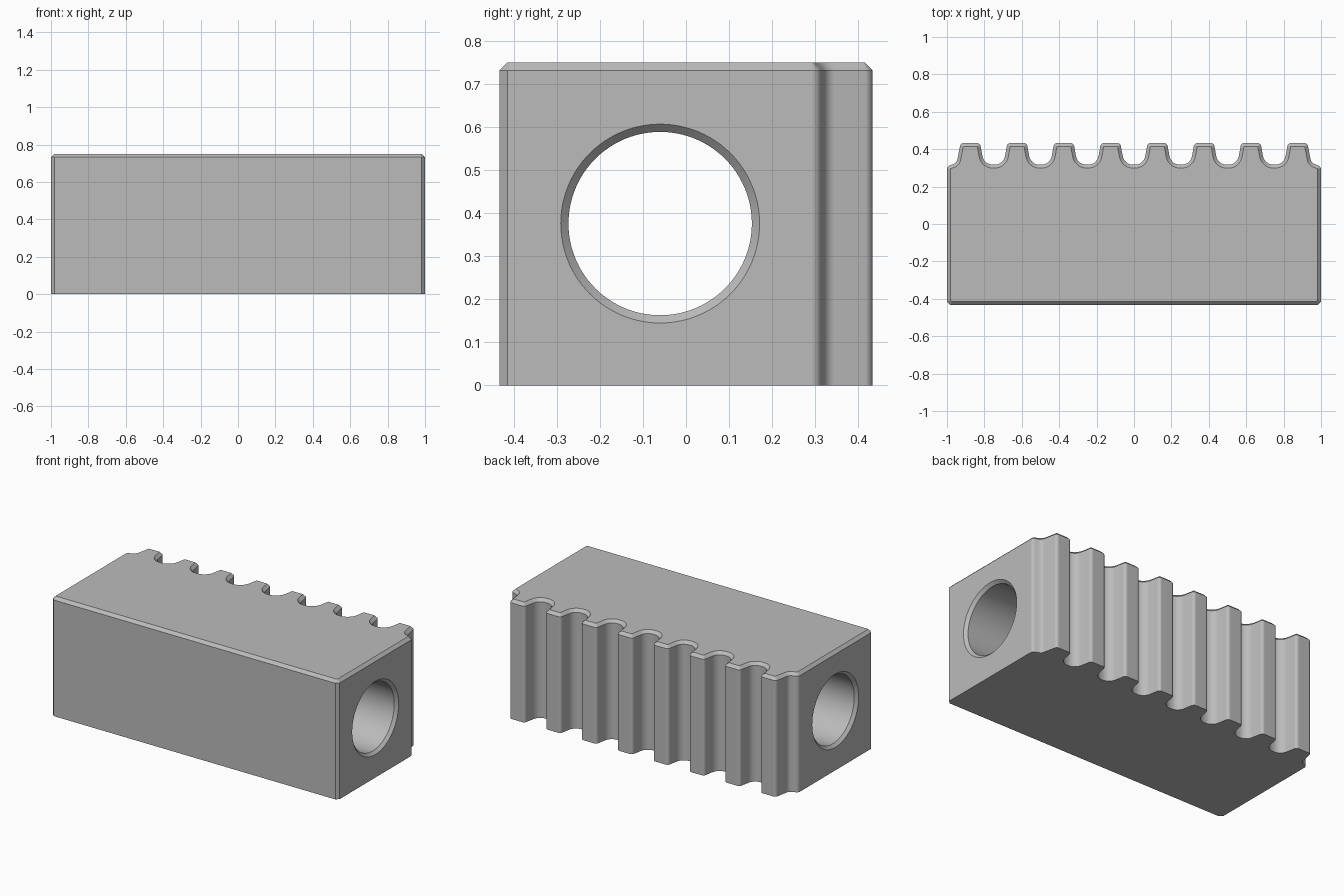
import bpy, bmesh, math
from mathutils import Vector

if "Cube" in bpy.data.objects:
    bpy.data.objects.remove(bpy.data.objects["Cube"])

HEIGHT, CHAMFER, TIP, FLOOR, PITCH = 0.75, 0.018, 0.433, 0.317, 0.25

steel = bpy.data.materials.new("plain grey")
steel.use_nodes = True
grey = (0.5, 0.5, 0.5, 1)
steel.diffuse_color = grey
steel.node_tree.nodes["Principled BSDF"].inputs["Base Color"].default_value = grey


def rounded(corners, steps=8):
    """Closed outline from (x, y, radius) corners, each replaced by an arc."""
    outline = []
    for i, (x, y, radius) in enumerate(corners):
        p = Vector((x, y))
        if not radius:
            outline.append(p)
            continue
        a = (Vector(corners[i - 1][:2]) - p).normalized()
        b = (Vector(corners[(i + 1) % len(corners)][:2]) - p).normalized()
        half = a.angle(b) / 2
        centre = p + (a + b).normalized() * radius / math.sin(half)
        start = p + a * radius / math.tan(half) - centre
        end = p + b * radius / math.tan(half) - centre
        turn = math.atan2(start.x * end.y - start.y * end.x, start.dot(end))
        for k in range(steps + 1):
            t = turn * k / steps
            c, s = math.cos(t), math.sin(t)
            outline.append(centre + Vector((start.x * c - start.y * s,
                                            start.x * s + start.y * c)))
    return outline


def inset(outline, d):
    """Move a counter-clockwise outline inward by d with mitred corners."""
    result = []
    for i, p in enumerate(outline):
        e1 = (p - outline[i - 1]).normalized()
        e2 = (outline[(i + 1) % len(outline)] - p).normalized()
        n1, n2 = Vector((-e1.y, e1.x)), Vector((-e2.y, e2.x))
        result.append(p + (n1 + n2) * d / (1 + n1.dot(n2)))
    return result


def make_object(name, bm):
    bmesh.ops.recalc_face_normals(bm, faces=bm.faces)
    mesh = bpy.data.meshes.new(name)
    bm.to_mesh(mesh)
    bm.free()
    mesh.materials.append(steel)
    obj = bpy.data.objects.new(name, mesh)
    bpy.context.collection.objects.link(obj)
    return obj


# Plan outline: chamfered front corners, eight teeth along the back
front = -TIP
corners = [(-1, front + CHAMFER, 0), (-1 + CHAMFER, front, 0),
           (1 - CHAMFER, front, 0), (1, front + CHAMFER, 0), (1, 0.307, 0.024)]
for i in range(8):
    c = 0.875 - i * PITCH
    first = (c + 0.073, 0.328, 0.032) if i == 0 else (c + 0.073, FLOOR, 0.056)
    last = (c - 0.073, 0.328, 0.032) if i == 7 else (c - 0.073, FLOOR, 0.056)
    corners += [first, (c + 0.052, TIP, 0.02), (c - 0.052, TIP, 0.02), last]
corners.append((-1, 0.307, 0.024))
outline = rounded(corners)

# Toothed block with a chamfer around the top
bm = bmesh.new()
rings = [[bm.verts.new((p.x, p.y, z)) for p in pts] for pts, z in (
    (outline, 0), (outline, HEIGHT - CHAMFER), (inset(outline, CHAMFER), HEIGHT))]
bm.faces.new(rings[0][::-1])
bm.faces.new(rings[2])
for low, high in zip(rings, rings[1:]):
    for i in range(len(low)):
        j = (i + 1) % len(low)
        bm.faces.new((low[i], low[j], high[j], high[i]))
block = make_object("toothed_block", bm)

# Bore cutter: a cylinder flared at both ends for the chamfered mouths
SIDES, OVER = 96, 0.02
bm = bmesh.new()
rings = []
for x, r in ((-1 - OVER, 0.231 + OVER), (-1 + CHAMFER, 0.213),
             (1 - CHAMFER, 0.213), (1 + OVER, 0.231 + OVER)):
    rings.append([bm.verts.new((x, -0.06 + r * math.cos(k * math.tau / SIDES),
                                0.376 + r * math.sin(k * math.tau / SIDES)))
                  for k in range(SIDES)])
bm.faces.new(rings[0])
bm.faces.new(rings[-1])
for a, b in zip(rings, rings[1:]):
    for i in range(SIDES):
        j = (i + 1) % SIDES
        bm.faces.new((a[i], a[j], b[j], b[i]))
cutter = make_object("bore_cutter", bm)
cutter.hide_render = True

# Cut the bore, then shade the curves smooth and the planes flat
cut = block.modifiers.new("bore", "BOOLEAN")
cut.object = cutter
cut.solver = "EXACT"
bpy.ops.object.select_all(action="DESELECT")
bpy.context.view_layer.objects.active = block
block.select_set(True)
bpy.ops.object.modifier_apply(modifier=cut.name)
bpy.data.objects.remove(cutter)
bpy.ops.object.shade_smooth_by_angle(angle=math.radians(30))
weighted = block.modifiers.new("flat planes", "WEIGHTED_NORMAL")
weighted.keep_sharp = True
